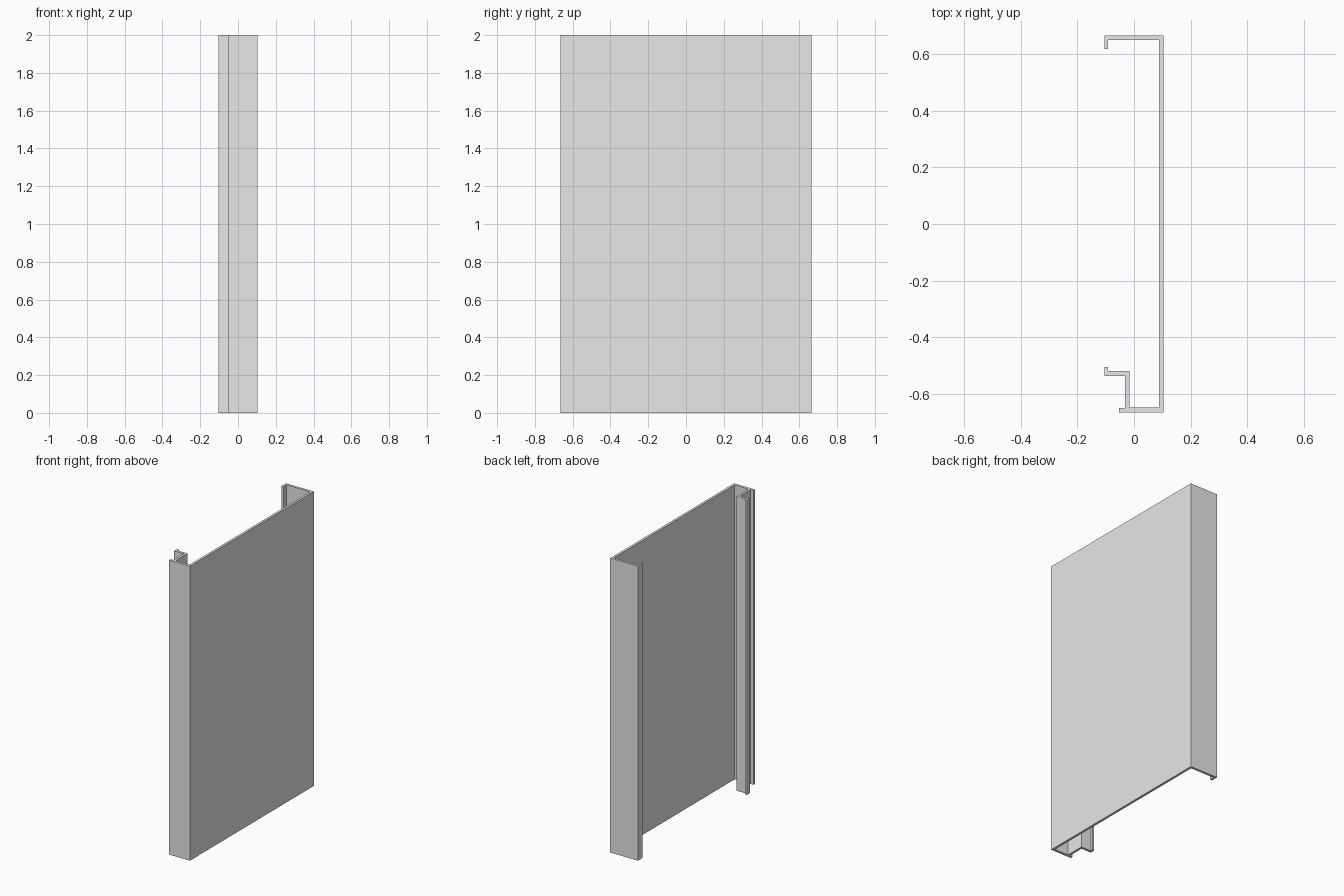
import bpy
import bmesh

HEIGHT = 2.0

cube = bpy.data.objects.get("Cube")
if cube:
    bpy.data.objects.remove(cube, do_unlink=True)

# Plain grey sheet metal
metal = bpy.data.materials.new("light_grey_metal")
metal.use_nodes = True
grey = (0.8, 0.8, 0.8, 1.0)
metal.diffuse_color = grey
metal.node_tree.nodes["Principled BSDF"].inputs["Base Color"].default_value = grey


def extrude_profile(name, outline):
    """Extrude a closed plan outline up to the full height."""
    bm = bmesh.new()
    base = bm.faces.new([bm.verts.new((x, y, 0)) for x, y in outline])
    result = bmesh.ops.extrude_face_region(bm, geom=[base], use_keep_orig=True)
    top = [g for g in result["geom"] if isinstance(g, bmesh.types.BMVert)]
    bmesh.ops.translate(bm, verts=top, vec=(0, 0, HEIGHT))
    bmesh.ops.recalc_face_normals(bm, faces=bm.faces)
    mesh = bpy.data.meshes.new(name)
    bm.to_mesh(mesh)
    bm.free()
    mesh.materials.append(metal)
    obj = bpy.data.objects.new(name, mesh)
    bpy.context.collection.objects.link(obj)
    return obj


# One continuous folded section, walked around its outline
outline = [
    # outer skin: front flange, wide web, back flange
    (-0.053, -0.665), (0.104, -0.665), (0.104, 0.665), (-0.104, 0.665),
    # back return lip
    (-0.104, 0.617), (-0.091, 0.617), (-0.091, 0.649),
    # inside of the web and front flange
    (0.088, 0.649), (0.088, -0.647), (-0.015, -0.647),
    # stepped front return with its small lip
    (-0.015, -0.519), (-0.091, -0.519), (-0.091, -0.504), (-0.104, -0.504),
    (-0.104, -0.536), (-0.031, -0.536), (-0.031, -0.649), (-0.053, -0.649),
]
extrude_profile("folded_panel", outline)
